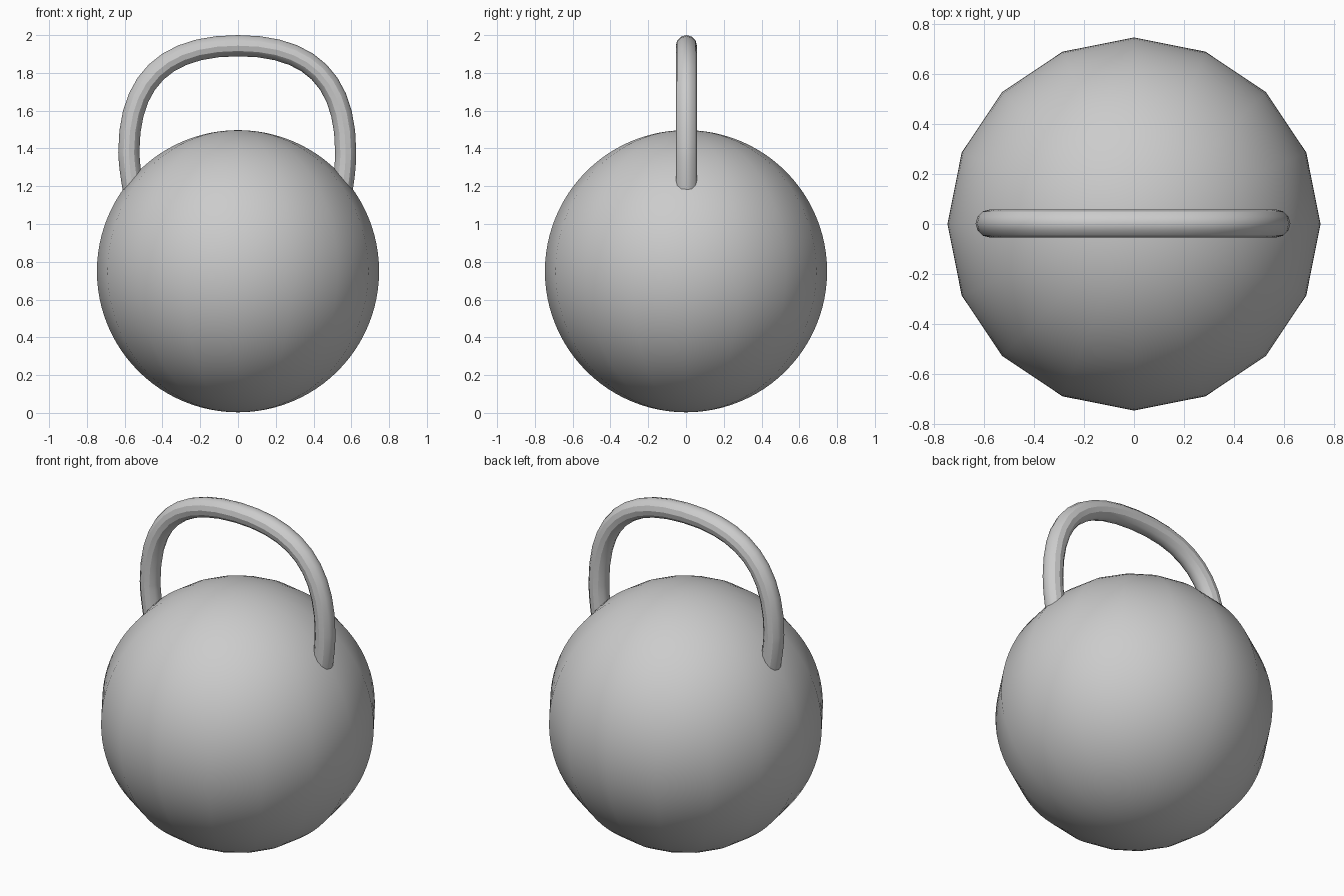
import bpy

if "Cube" in bpy.data.objects:
    bpy.data.objects.remove(bpy.data.objects["Cube"])

# Ball weight: 16 segments around, finely divided in height
bpy.ops.mesh.primitive_uv_sphere_add(segments=16, ring_count=48, radius=0.747,
                                     location=(0, 0, 0.75))
ball = bpy.context.object
ball.name = "ball_weight"
bpy.ops.object.shade_smooth()

# Handle: bevelled Bezier arch whose ends sink into the ball
curve = bpy.data.curves.new("handle", 'CURVE')
curve.dimensions = '3D'
curve.bevel_depth = 0.056
curve.bevel_resolution = 4
curve.resolution_u = 10
curve.use_fill_caps = True

# (point, left handle, right handle) as x, z pairs
path = [
    ((-0.53, 1.08), (-0.51, 1.02), (-0.555, 1.17)),
    ((-0.578, 1.38), (-0.575, 1.29), (-0.578, 1.76)),
    ((0.0, 1.944), (-0.385, 1.944), (0.385, 1.944)),
    ((0.57, 1.38), (0.57, 1.76), (0.57, 1.29)),
    ((0.53, 1.08), (0.553, 1.17), (0.51, 1.02)),
]
spline = curve.splines.new('BEZIER')
spline.bezier_points.add(len(path) - 1)
for bp, (co, left, right) in zip(spline.bezier_points, path):
    bp.handle_left_type = bp.handle_right_type = 'FREE'
    bp.co = (co[0], 0.002, co[1])
    bp.handle_left = (left[0], 0.002, left[1])
    bp.handle_right = (right[0], 0.002, right[1])

handle = bpy.data.objects.new("handle", curve)
bpy.context.collection.objects.link(handle)

# Turn the handle into a smooth mesh
bpy.ops.object.select_all(action='DESELECT')
handle.select_set(True)
bpy.context.view_layer.objects.active = handle
bpy.ops.object.convert(target='MESH')
bpy.ops.object.shade_smooth_by_angle()
